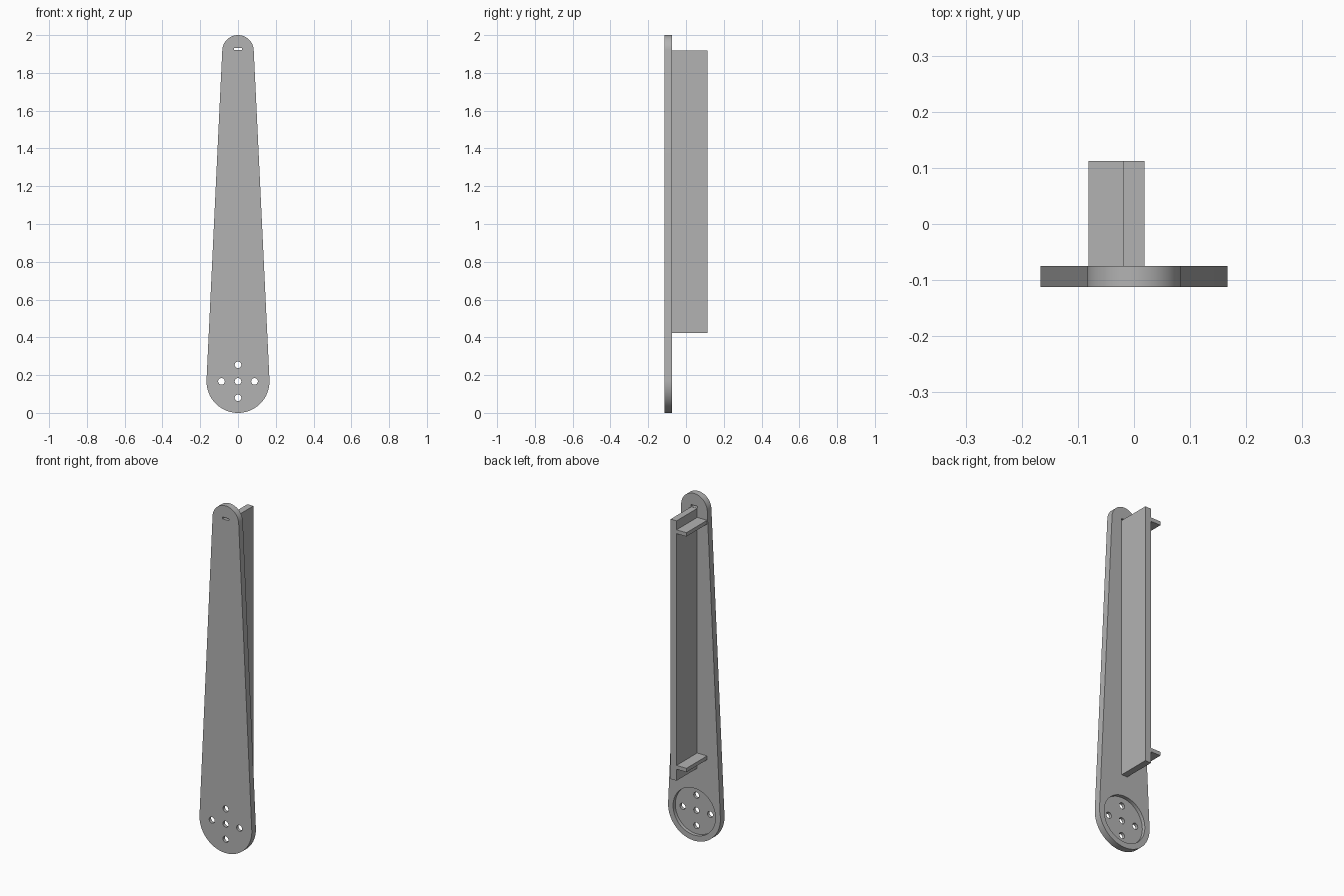
import bpy, bmesh
from math import sin, cos, pi, asin

if "Cube" in bpy.data.objects:
    bpy.data.objects.remove(bpy.data.objects["Cube"], do_unlink=True)

# Single grey material
grey = bpy.data.materials.new("plain_grey")
grey.use_nodes = True
grey.diffuse_color = (0.45, 0.45, 0.45, 1)
grey.node_tree.nodes["Principled BSDF"].inputs["Base Color"].default_value = grey.diffuse_color

FRONT, PLATE_BACK, BACK = -0.1125, -0.075, 0.1125
LOW_R, TOP_R = 0.1667, 0.0833
LOW_Z, TOP_Z = LOW_R, 2 - TOP_R


def prism(name, outline, y0, y1):
    """Extrude an (x, z) outline from y0 to y1."""
    bm = bmesh.new()
    face = bm.faces.new([bm.verts.new((x, y0, z)) for x, z in outline])
    side = bmesh.ops.extrude_face_region(bm, geom=[face])
    verts = [v for v in side["geom"] if isinstance(v, bmesh.types.BMVert)]
    bmesh.ops.translate(bm, verts=verts, vec=(0, y1 - y0, 0))
    bmesh.ops.recalc_face_normals(bm, faces=bm.faces)
    mesh = bpy.data.meshes.new(name)
    bm.to_mesh(mesh)
    bm.free()
    mesh.materials.append(grey)
    obj = bpy.data.objects.new(name, mesh)
    bpy.context.collection.objects.link(obj)
    return obj


def arc(x, z, r, a0, a1, n):
    return [(x + r * cos(a0 + (a1 - a0) * i / n), z + r * sin(a0 + (a1 - a0) * i / n))
            for i in range(n + 1)]


def circle(x, z, r, n):
    return arc(x, z, r, 0, 2 * pi, n)[:-1]


def box(x0, x1, z0, z1):
    return [(x0, z0), (x1, z0), (x1, z1), (x0, z1)]


# Tapered plate with rounded ends joined by tangent edges
tilt = asin((LOW_R - TOP_R) / (TOP_Z - LOW_Z))
outline = (arc(0, TOP_Z, TOP_R, tilt, pi - tilt, 40)
           + arc(0, LOW_Z, LOW_R, pi - tilt, 2 * pi + tilt, 56))
plate = prism("tapered_plate", outline, FRONT, PLATE_BACK)

# Cutters: round recess at the back, five bolt holes, thin slot at the top
cutters = [prism("recess_cutter", circle(0, LOW_Z, 0.135, 64), PLATE_BACK - 0.02, 0)]
for dx, dz in ((0, 0), (1, 0), (-1, 0), (0, 1), (0, -1)):
    hole = circle(dx * 0.0875, LOW_Z + dz * 0.0875, 0.0175, 28)
    cutters.append(prism("hole_cutter", hole, -0.2, 0))
cutters.append(prism("slot_cutter", box(-0.02, 0.02, 1.92, 1.931), -0.2, 0))

bpy.context.view_layer.objects.active = plate
for cutter in cutters:
    cutter.hide_render = True
    mod = plate.modifiers.new("cut", 'BOOLEAN')
    mod.operation, mod.solver, mod.object = 'DIFFERENCE', 'EXACT', cutter
    bpy.ops.object.modifier_apply(modifier=mod.name)
for cutter in cutters:
    bpy.data.objects.remove(cutter, do_unlink=True)

# Smooth the rounded rims, keep edges sharp
bpy.ops.object.select_all(action='DESELECT')
plate.select_set(True)
bpy.ops.object.shade_smooth_by_angle(angle=0.5)

# Upright rib behind the plate, with two side tabs
prism("upright_rib", box(-0.0188, 0.0188, 0.4217, TOP_Z + 0.002), PLATE_BACK, BACK)
for name, z in (("upper_tab", 1.845), ("lower_tab", 0.488)):
    prism(name, box(-0.0815, -0.0188, z, z + 0.022), PLATE_BACK, BACK)
